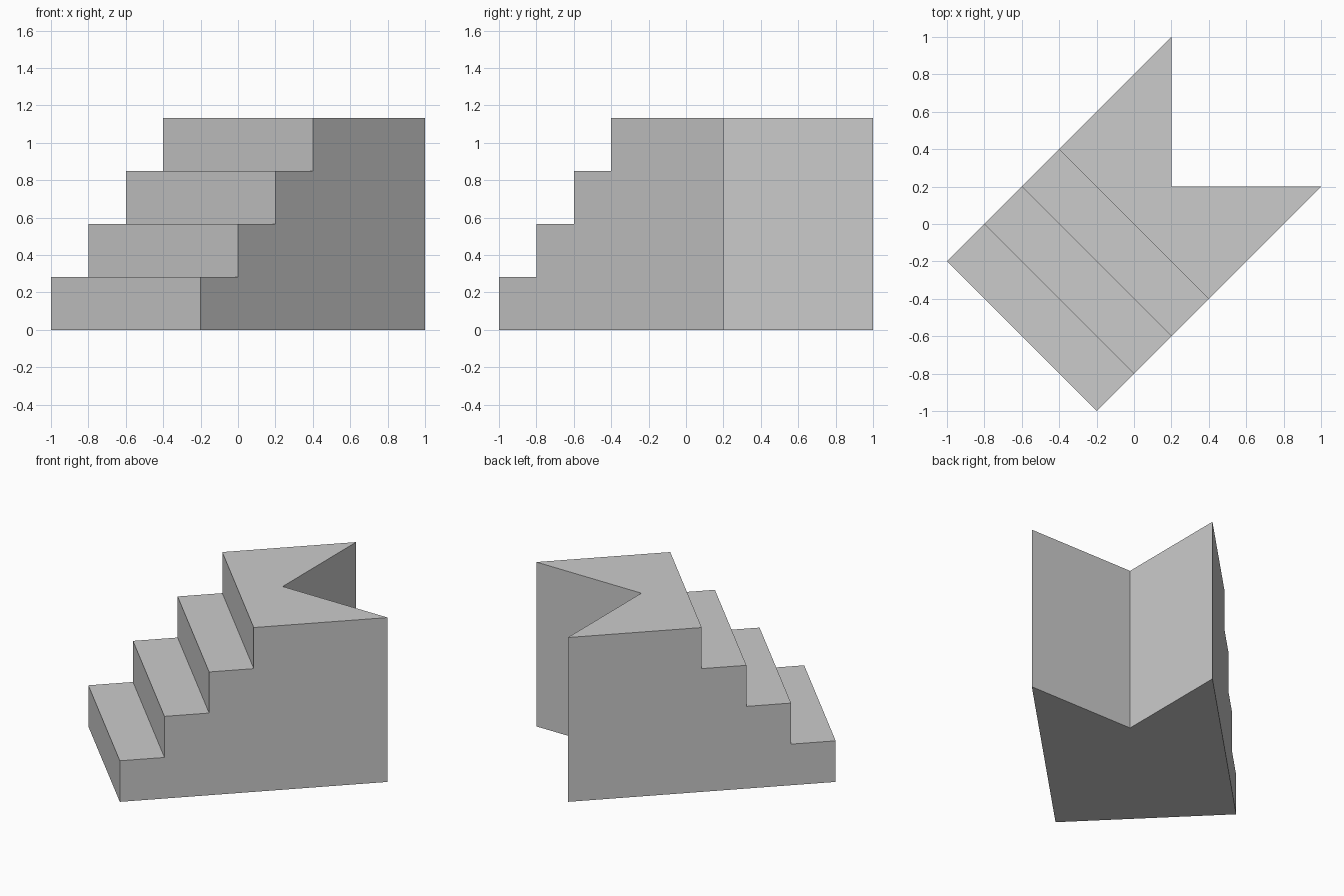
import bpy, bmesh, math
from mathutils import Matrix

if "Cube" in bpy.data.objects:
    bpy.data.objects.remove(bpy.data.objects["Cube"])

S = 0.4 / math.sqrt(2)      # tread depth and riser height
STEPS = 4

# Single plain grey
grey = bpy.data.materials.new("plain_grey")
grey.diffuse_color = (0.6, 0.6, 0.6, 1)
grey.use_nodes = True
grey.node_tree.nodes["Principled BSDF"].inputs["Base Color"].default_value = grey.diffuse_color


def stair_profile(back):
    """Side outline (along, up) from the front foot to the back foot."""
    pts = []
    for i in range(STEPS):
        pts += [((i - 3) * S, i * S), ((i - 3) * S, (i + 1) * S)]
    return pts + [(back, STEPS * S), (back, 0)]


bm = bmesh.new()
outer = stair_profile(3 * S)
n = len(outer)
left, right = ([bm.verts.new((u, v, z)) for u, z in outer] for v in (2 * S, -2 * S))

# Inner corner of the V notch at the back
notch_top = bm.verts.new((S, 0, STEPS * S))
notch_foot = bm.verts.new((S, 0, 0))

# Stair-shaped side walls
bm.faces.new(left)
bm.faces.new(right[::-1])

# Risers and treads
for i in range(n - 3):
    bm.faces.new((left[i], right[i], right[i + 1], left[i + 1]))

# Landing and underside, both notched
bm.faces.new((left[n - 3], right[n - 3], right[n - 2], notch_top, left[n - 2]))
bm.faces.new((left[0], left[n - 1], notch_foot, right[n - 1], right[0]))

# Two back walls of the notch
for side in (left, right):
    bm.faces.new((side[n - 2], notch_top, notch_foot, side[n - 1]))

# Turn the flight to run diagonally
bm.transform(Matrix.Rotation(math.radians(45), 4, 'Z'))
bmesh.ops.recalc_face_normals(bm, faces=bm.faces[:])

# Triangulate the concave faces cleanly
bmesh.ops.triangulate(bm, faces=[f for f in bm.faces if len(f.verts) > 4])

mesh = bpy.data.meshes.new("corner_stairs")
bm.to_mesh(mesh)
bm.free()
mesh.materials.append(grey)
stairs = bpy.data.objects.new("corner_stairs", mesh)
bpy.context.collection.objects.link(stairs)
